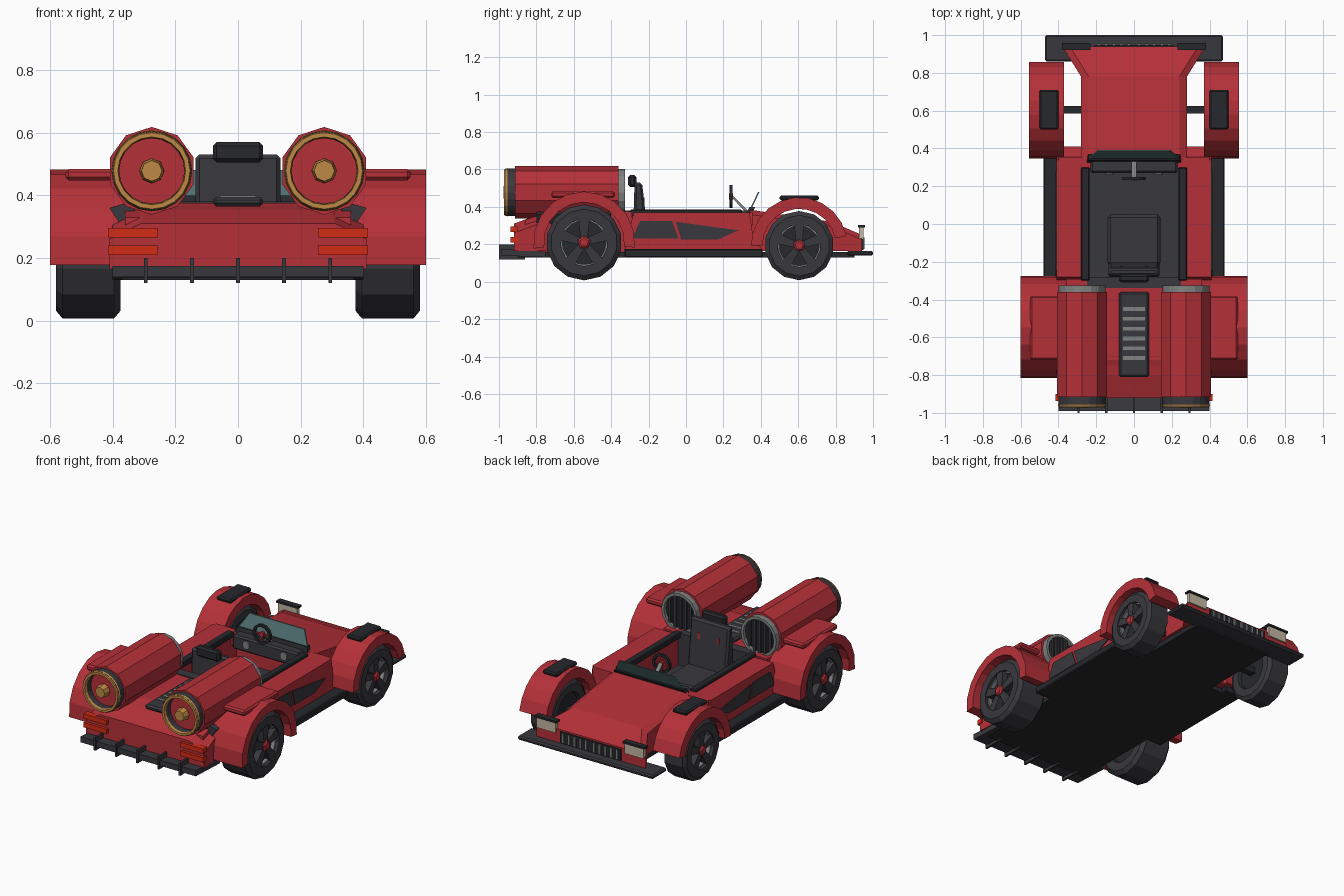
import bpy, bmesh
from math import pi, sin, cos
from mathutils import Vector

cube = bpy.data.objects.get("Cube")
if cube:
    bpy.data.objects.remove(cube, do_unlink=True)


def material(name, *rgb):
    m = bpy.data.materials.new(name)
    m.use_nodes = True
    m.diffuse_color = (*rgb, 1)
    m.node_tree.nodes["Principled BSDF"].inputs["Base Color"].default_value = (*rgb, 1)
    return m


RED = material("body red", 0.46, 0.03, 0.04)
DARK = material("dark grey", 0.04, 0.04, 0.048)
TRIM = material("black trim", 0.02, 0.021, 0.025)
GREY = material("metal grey", 0.22, 0.23, 0.23)
BRASS = material("brass", 0.52, 0.25, 0.06)
GLASS = material("teal glass", 0.08, 0.16, 0.165)
CREAM = material("lamp cream", 0.55, 0.48, 0.36)
LAMP = material("tail lamp red", 0.65, 0.025, 0.008)


def loft(name, rings, mat, mirror=False, closed=False, bevel=0):
    """Skin a row of equal rings; cap the ends, or join them when closed."""
    bm = bmesh.new()
    rows = [[bm.verts.new(p) for p in ring] for ring in rings]
    n = len(rows[0])
    for a, b in zip(rows, rows[1:] + (rows[:1] if closed else [])):
        for i in range(n):
            j = (i + 1) % n
            bm.faces.new((a[i], a[j], b[j], b[i]))
    if not closed:
        bm.faces.new(rows[0])
        bm.faces.new(rows[-1])
    bmesh.ops.recalc_face_normals(bm, faces=bm.faces)
    mesh = bpy.data.meshes.new(name)
    bm.to_mesh(mesh)
    bm.free()
    mesh.materials.append(mat)
    ob = bpy.data.objects.new(name, mesh)
    bpy.context.collection.objects.link(ob)
    if bevel:
        mod = ob.modifiers.new("Bevel", "BEVEL")
        mod.width, mod.segments = bevel, 1
    if mirror:
        ob.modifiers.new("Mirror", "MIRROR").use_mirror_merge = False
    return ob


def box(name, x, y, z, mat, **kw):
    ring = lambda h: [(x[0], y[0], h), (x[1], y[0], h), (x[1], y[1], h), (x[0], y[1], h)]
    return loft(name, [ring(z[0]), ring(z[1])], mat, **kw)


def wide(name, x, y, z, mat, **kw):
    """Box centred on x = 0."""
    return box(name, (-x, x), y, z, mat, **kw)


def side_prism(name, yz, x, mat, **kw):
    """Side outline swept across x."""
    return loft(name, [[(k, *p) for p in yz] for k in x], mat, **kw)


def lathe(name, profile, centre, axis, n, mat, closed=False, mirror=True):
    """Spin (offset, radius) pairs about the x or y axis."""
    rings = []
    for d, r in profile:
        circle = [(r * sin(2 * pi * i / n), r * cos(2 * pi * i / n)) for i in range(n)]
        rings.append([Vector(centre) + Vector((d, u, v) if axis == "x" else (u, d, v))
                      for u, v in circle])
    return loft(name, rings, mat, mirror=mirror, closed=closed)


# Floor, sills and bumpers
wide("floor_rear", 0.37, (-0.9, 0.38), (0.13, 0.16), TRIM)
wide("floor_front", 0.27, (0.38, 0.9), (0.13, 0.16), TRIM)
box("sill", (0.36, 0.48), (-0.33, 0.41), (0.13, 0.175), TRIM, mirror=True, bevel=0.006)
wide("front_splitter", 0.47, (0.86, 1.0), (0.14, 0.165), DARK, bevel=0.008)
side_prism("rear_diffuser", [(-0.99, 0.14), (-0.75, 0.13), (-0.75, 0.16), (-0.99, 0.175)],
           (-0.4, 0.4), DARK)
for i in range(5):
    x = (i - 2) * 0.147
    box(f"diffuser_fin_{i + 1}", (x - 0.006, x + 0.006), (-1.0, -0.86), (0.12, 0.2), DARK)

# Rear body and flared tail
side_prism("rear_body", [(-0.86, 0.16), (-0.29, 0.16), (-0.29, 0.375), (-0.72, 0.375),
                         (-0.86, 0.33)], (-0.36, 0.36), RED)


def tail_ring(y, w, top):
    return [(-w, y, 0.165), (w, y, 0.165), (w, y, top - 0.05),
            (w - 0.1, y, top), (0.1 - w, y, top), (-w, y, top - 0.05)]


loft("tail", [tail_ring(-0.92, 0.41, 0.31), tail_ring(-0.8, 0.4, 0.355),
              tail_ring(-0.7, 0.37, 0.376)], RED)
for part, z in (("upper", 0.28), ("lower", 0.225)):
    box(f"tail_lamp_{part}", (0.255, 0.415), (-0.938, -0.9), (z - 0.015, z + 0.015),
        LAMP, mirror=True)

# Cockpit tub
side_prism("cockpit_side", [(-0.33, 0.17), (0.41, 0.17), (0.36, 0.23), (0.34, 0.37), (-0.28, 0.37)],
           (0.25, 0.41), RED, mirror=True)
box("cockpit_rail", (0.235, 0.28), (-0.3, 0.3), (0.35, 0.385), TRIM, mirror=True, bevel=0.005)
wide("cockpit_floor", 0.25, (-0.3, 0.36), (0.15, 0.18), DARK)
wide("cockpit_rear_wall", 0.25, (-0.34, -0.28), (0.16, 0.38), DARK)
side_prism("side_panel_rear", [(-0.29, 0.23), (-0.04, 0.23), (-0.075, 0.325), (-0.245, 0.325)],
           (0.405, 0.415), DARK, mirror=True)
side_prism("side_panel_front", [(-0.025, 0.225), (0.17, 0.225), (0.28, 0.275), (-0.055, 0.32)],
           (0.405, 0.415), DARK, mirror=True)

# Seat
wide("seat_cushion", 0.14, (-0.22, 0.05), (0.18, 0.25), DARK, bevel=0.015)
side_prism("seat_back", [(-0.225, 0.22), (-0.2, 0.22), (-0.235, 0.53), (-0.275, 0.53), (-0.285, 0.22)],
           (-0.135, 0.135), DARK, bevel=0.012)
wide("headrest", 0.08, (-0.31, -0.265), (0.505, 0.57), TRIM, bevel=0.012)
box("seat_stripe", (0.06, 0.075), (-0.228, -0.222), (0.28, 0.45), RED, mirror=True)

# Bonnet, nose and grille
def nose_ring(y, w, top):
    return [(-w, y, 0.165), (w, y, 0.165), (w, y, top - 0.025),
            (w - 0.04, y, top), (0.04 - w, y, top), (-w, y, top - 0.025)]


loft("bonnet", [nose_ring(0.34, 0.28, 0.385), nose_ring(0.78, 0.28, 0.32),
                nose_ring(0.94, 0.38, 0.25)], RED)
wide("cowl", 0.4, (0.29, 0.355), (0.3, 0.37), RED)
wide("grille", 0.21, (0.93, 0.948), (0.17, 0.24), TRIM)
for i in range(5):
    x = 0.02 + i * 0.04
    box(f"grille_slat_{i + 1}", (x, x + 0.014), (0.94, 0.955), (0.175, 0.235), GREY, mirror=True)
box("headlamp", (0.24, 0.37), (0.925, 0.95), (0.225, 0.29), CREAM, mirror=True)
box("headlamp_brow", (0.23, 0.38), (0.92, 0.958), (0.29, 0.302), TRIM, mirror=True)

# Dashboard, steering wheel and windscreen
wide("dashboard", 0.23, (0.27, 0.34), (0.29, 0.38), DARK, bevel=0.01)
for x in (-0.13, 0.13):
    lathe("dash_dial", [(0, 0.025), (-0.008, 0.025)], (x, 0.27, 0.34), "y", 10, GREY, mirror=False)
lathe("steering_ring", [(-0.008, 0.062), (0.008, 0.062), (0.008, 0.046), (-0.008, 0.046)],
      (0, 0.24, 0.455), "y", 14, TRIM, closed=True, mirror=False)
lathe("steering_hub", [(-0.01, 0.016), (0.01, 0.016)], (0, 0.24, 0.455), "y", 8, RED, mirror=False)
wide("steering_spoke", 0.05, (0.236, 0.244), (0.45, 0.46), RED)
wide("steering_spoke_lower", 0.005, (0.236, 0.244), (0.4, 0.455), RED)
side_prism("steering_column", [(0.245, 0.45), (0.33, 0.36), (0.33, 0.38), (0.245, 0.465)],
           (-0.012, 0.012), GREY)


def screen_ring(y, z, w, t=0.008):
    return [(-w, y, z), (w, y, z), (w, y + t, z), (-w, y + t, z)]


loft("windscreen_frame", [screen_ring(0.325, 0.37, 0.25, 0.03), screen_ring(0.34, 0.4, 0.24, 0.03)], TRIM)
loft("windscreen", [screen_ring(0.345, 0.395, 0.24), screen_ring(0.385, 0.48, 0.19)], GLASS)

# Engine cover with louvres
wide("engine_cover", 0.08, (-0.81, -0.36), (0.365, 0.395), DARK, bevel=0.01)
for i in range(6):
    y = -0.71 + i * 0.052
    wide(f"louvre_{i + 1}", 0.058, (y - 0.01, y + 0.01), (0.39, 0.4), GREY)

# Twin jet pods
POD = (0.275, 0, 0.478)
lathe("pod_shell", [(-0.915, 0.14), (-0.36, 0.14)], POD, "y", 10, RED)
lathe("pod_nozzle", [(-0.9, 0.126), (-0.965, 0.126), (-0.965, 0.108), (-0.945, 0.104),
                     (-0.9, 0.104)], POD, "y", 20, DARK)
lathe("pod_nozzle_ring", [(-0.955, 0.129), (-0.972, 0.122), (-0.972, 0.108), (-0.955, 0.105)],
      POD, "y", 20, BRASS, closed=True)
lathe("pod_cone", [(-0.93, 0.04), (-0.975, 0.033)], POD, "y", 8, BRASS)
lathe("pod_intake_ring", [(-0.37, 0.124), (-0.325, 0.124), (-0.325, 0.106), (-0.37, 0.106)],
      POD, "y", 16, GREY, closed=True)
lathe("pod_intake", [(-0.37, 0.11), (-0.345, 0.11)], POD, "y", 16, TRIM)
for i in range(5):
    x = (i - 2) * 0.036
    h = (0.106 ** 2 - x * x) ** 0.5
    box(f"intake_slat_{i + 1}", (0.267 + x, 0.283 + x), (-0.347, -0.333),
        (0.478 - h, 0.478 + h), DARK, mirror=True)
loft("pod_strut", [[(x, y, z) for x, z in ((0.31, 0.3), (0.37, 0.3), (0.41, 0.36), (0.34, 0.38))]
                   for y in (-0.8, -0.4)], DARK, mirror=True)


# Wheels and arched fenders
def arc(y, z, r, a0, a1, n):
    steps = [a0 + (a1 - a0) * i / n for i in range(n + 1)]
    return [(y + r * cos(a), z + r * sin(a)) for a in steps]


def corner(tag, y, z, r, x0, x1, fender_x, fender_r, start, end):
    half, c = (x1 - x0) / 2, ((x0 + x1) / 2, y, z)
    rim = r * 0.62
    lathe(f"{tag}_tyre", [(-half, rim), (-half, r * 0.88), (-half * 0.8, r), (half * 0.8, r),
                          (half, r * 0.88), (half, rim)], c, "x", 14, DARK, closed=True)
    lathe(f"{tag}_rim", [(half - 0.045, rim), (half - 0.02, rim), (half - 0.02, rim * 0.93),
                         (half - 0.045, rim * 0.93)], c, "x", 20, GREY, closed=True)
    lathe(f"{tag}_disc", [(-half + 0.02, rim * 0.95), (half - 0.045, rim * 0.95)], c, "x", 16, TRIM)
    lathe(f"{tag}_hub", [(0, r * 0.18), (half, r * 0.18), (half + 0.008, r * 0.12)], c, "x", 5, RED)
    for k in range(5):
        a = pi / 2 + k * 2 * pi / 5
        out, across = Vector((0, cos(a), sin(a))), Vector((0, -sin(a), cos(a)))
        rings = [[Vector(c) + Vector((dx, 0, 0)) + out * d + across * w * s
                  for dx, s in ((half - 0.05, -1), (half - 0.05, 1), (half - 0.005, 1), (half - 0.005, -1))]
                 for d, w in ((0.02, r * 0.09), (rim * 1.03, r * 0.15))]
        loft(f"{tag}_spoke_{k + 1}", rings, DARK, mirror=True)
    outline = arc(y, z, fender_r, start, end, 10) + arc(y, z, r + 0.012, end, start, 10)
    side_prism(f"{tag}_fender", outline, fender_x, RED, mirror=True)
    wide(f"{tag}_axle", x0 + 0.02, (y - 0.02, y + 0.02), (z - 0.02, z + 0.02), TRIM)


corner("rear", -0.545, 0.21, 0.203, 0.375, 0.58, (0.36, 0.6), 0.272, -0.1, pi + 0.12)
corner("front", 0.605, 0.193, 0.185, 0.385, 0.54, (0.37, 0.555), 0.258, 0.2, pi)
box("rear_fender_plate", (0.38, 0.55), (-0.72, -0.38), (0.448, 0.484), RED, mirror=True, bevel=0.01)
box("front_fender_vent", (0.4, 0.5), (0.5, 0.71), (0.435, 0.46), TRIM, mirror=True, bevel=0.008)
